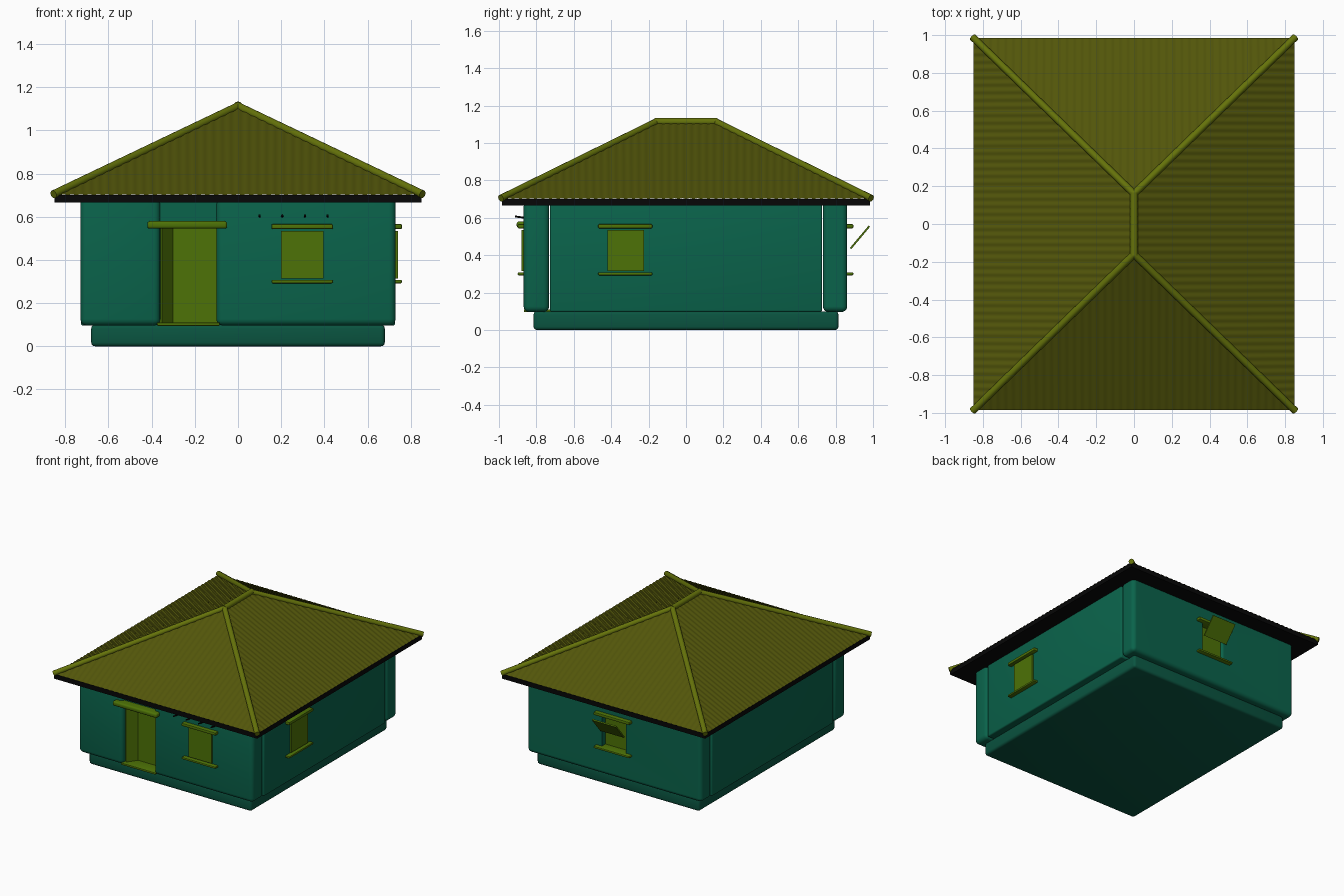
import bpy, bmesh, math
from mathutils import Vector

if "Cube" in bpy.data.objects:
    bpy.data.objects.remove(bpy.data.objects["Cube"])


def material(name, rgb):
    m = bpy.data.materials.new(name)
    m.diffuse_color = (*rgb, 1)
    m.use_nodes = True
    m.node_tree.nodes["Principled BSDF"].inputs["Base Color"].default_value = m.diffuse_color
    return m


PLASTER = material("plaster", (0.003, 0.125, 0.07))
BASE = material("plinth_plaster", (0.003, 0.09, 0.052))
WOOD = material("wood", (0.075, 0.17, 0.002))
CAP = material("roof_caps", (0.13, 0.17, 0.003))
ROOF = material("roofing", (0.085, 0.092, 0.003))
DARK = material("dark_eave", (0.002, 0.002, 0.002))


def finish(name, bm, mat, smooth=True):
    bmesh.ops.recalc_face_normals(bm, faces=bm.faces)
    me = bpy.data.meshes.new(name)
    bm.to_mesh(me)
    bm.free()
    ob = bpy.data.objects.new(name, me)
    bpy.context.collection.objects.link(ob)
    if mat:
        me.materials.append(mat)
    if smooth:
        bpy.ops.object.select_all(action='DESELECT')
        ob.select_set(True)
        bpy.context.view_layer.objects.active = ob
        bpy.ops.object.shade_smooth_by_angle(angle=math.radians(40))
    return ob


def box(name, x, y, z, mat, bevel=0.0, seg=3, tilt=0.0):
    """Box from (min, max) pairs, optional rounding and tilt about x."""
    bm = bmesh.new()
    bmesh.ops.create_cube(bm, size=1)
    for v in bm.verts:
        v.co = Vector([v.co[i] * (r[1] - r[0]) for i, r in enumerate((x, y, z))])
    if bevel:
        bmesh.ops.bevel(bm, geom=bm.edges[:], offset=bevel, segments=seg,
                        profile=0.5, affect='EDGES')
    ob = finish(name, bm, mat)
    ob.location = [sum(r) / 2 for r in (x, y, z)]
    ob.rotation_euler.x = tilt
    return ob


def rod(name, a, b, r, mat, sides=12):
    a, b = Vector(a), Vector(b)
    bm = bmesh.new()
    bmesh.ops.create_cone(bm, cap_ends=True, segments=sides, radius1=r,
                          radius2=r, depth=(b - a).length)
    ob = finish(name, bm, mat)
    ob.location = (a + b) / 2
    ob.rotation_mode = 'QUATERNION'
    ob.rotation_quaternion = (b - a).to_track_quat('Z', 'Y')
    return ob


# Plinth
box("plinth", (-0.68, 0.68), (-0.815, 0.815), (0, 0.1), BASE, 0.018)

# Thick rounded plaster walls
H = (0.096, 0.69)
box("front_wall_left", (-0.73, -0.36), (-0.868, -0.732), H, PLASTER, 0.03, 4)
box("front_wall_right", (-0.10, 0.73), (-0.868, -0.732), H, PLASTER, 0.03, 4)
box("wall_over_door", (-0.38, -0.08), (-0.845, -0.75), (0.565, 0.69), PLASTER)
for s, side in ((-1, "left"), (1, "right")):
    box(side + "_wall", sorted((s * 0.60, s * 0.728)), (-0.728, 0.728), H, PLASTER, 0.01)
back = box("back_wall", (-0.73, 0.73), (0.732, 0.862), H, PLASTER, 0.03, 4)

# Back window recess
cutter = box("back_window_cutter", (-0.10, 0.10), (0.81, 0.95), (0.305, 0.545), None)
cutter.hide_render = True
cutter.hide_viewport = True
cut = back.modifiers.new("window", 'BOOLEAN')
cut.object = cutter
cut.operation = 'DIFFERENCE'
cut.solver = 'EXACT'
back.modifiers.new("even_shading", 'WEIGHTED_NORMAL').keep_sharp = True
box("back_window_panel", (-0.10, 0.10), (0.805, 0.82), (0.305, 0.545), WOOD)
box("back_shutter_open", (-0.10, 0.10), (0.925, 0.935), (0.417, 0.573), WOOD,
    tilt=-math.radians(40))

# Window lintels, sills and closed shutters
BARS = (("lintel", (0.543, 0.566)), ("sill", (0.292, 0.308)))
for part, z in BARS:
    box("front_window_" + part, (0.155, 0.44), (-0.90, -0.80), z, WOOD, 0.006, 2)
    box("right_window_" + part, (0.66, 0.76), (-0.47, -0.18), z, WOOD, 0.006, 2)
    box("back_window_" + part, (-0.15, 0.15), (0.79, 0.895), z, WOOD, 0.006, 2)
box("front_shutter", (0.20, 0.395), (-0.88, -0.85), (0.315, 0.535), WOOD)
box("right_shutter", (0.71, 0.742), (-0.42, -0.225), (0.315, 0.535), WOOD)

# Doorway: lintel, threshold, leaf and splayed jamb
box("door_lintel", (-0.42, -0.05), (-0.905, -0.75), (0.545, 0.58), WOOD, 0.012)
box("door_threshold", (-0.375, -0.085), (-0.866, -0.72), (0.095, 0.11), WOOD, 0.004, 2)
box("door_leaf", (-0.38, -0.08), (-0.765, -0.74), (0.10, 0.56), WOOD)
jamb = box("door_side_leaf", (-0.34, -0.325), (-0.84, -0.755), (0.105, 0.55), WOOD)
jamb.rotation_euler.z = -math.radians(36)

# Pegs above the front window
for i, x in enumerate((0.10, 0.205, 0.31, 0.415)):
    rod(f"peg_{i + 1}", (x, -0.84, 0.597), (x, -0.915, 0.607), 0.005, DARK, 8)

# Flat dark eave
EX, EY, RY, Z0, Z1 = 0.85, 0.985, 0.16, 0.70, 1.11
box("eave_board", (-EX, EX), (-EY, EY), (0.665, Z0), DARK)


# Corrugated hipped roof, four slopes
def slope(name, half, sign, along_y):
    bm = bmesh.new()
    n = int(half * 2 / 0.04) * 6
    rows = []
    for i in range(n + 1):
        u = -half + 2 * half * i / n
        dz = 0.0022 * math.cos(i * math.tau / 6)
        if along_y:
            t = min(1, (EY - abs(u)) / (EY - RY))
            pts = ((sign * EX, u), (sign * EX * (1 - t), u))
        else:
            t = 1 - abs(u) / EX
            pts = ((u, sign * EY), (u, sign * (EY - t * (EY - RY))))
        low = bm.verts.new((*pts[0], Z0 + 0.002 + dz))
        high = bm.verts.new((*pts[1], Z0 + 0.002 + dz + (Z1 - Z0) * t))
        rows.append((low, high))
    for a, b in zip(rows, rows[1:]):
        bm.faces.new((a[0], b[0], b[1], a[1]))
    bmesh.ops.remove_doubles(bm, verts=bm.verts[:], dist=1e-5)
    ob = finish(name, bm, ROOF)
    if sum(p.normal.z for p in ob.data.polygons) < 0:
        ob.data.flip_normals()


for s, xn, yn in ((-1, "left", "front"), (1, "right", "back")):
    slope("roof_slope_" + xn, EY, s, True)
    slope("roof_slope_" + yn, EX, s, False)

# Ridge and hip caps
rod("ridge_cap", (0, -0.168, Z1 + 0.003), (0, 0.168, Z1 + 0.003), 0.021, CAP)
for sx in (-1, 1):
    for sy in (-1, 1):
        rod("hip_cap", (sx * 0.855, sy * 0.99, Z0 + 0.004),
            (0, sy * RY, Z1 + 0.002), 0.019, CAP)
